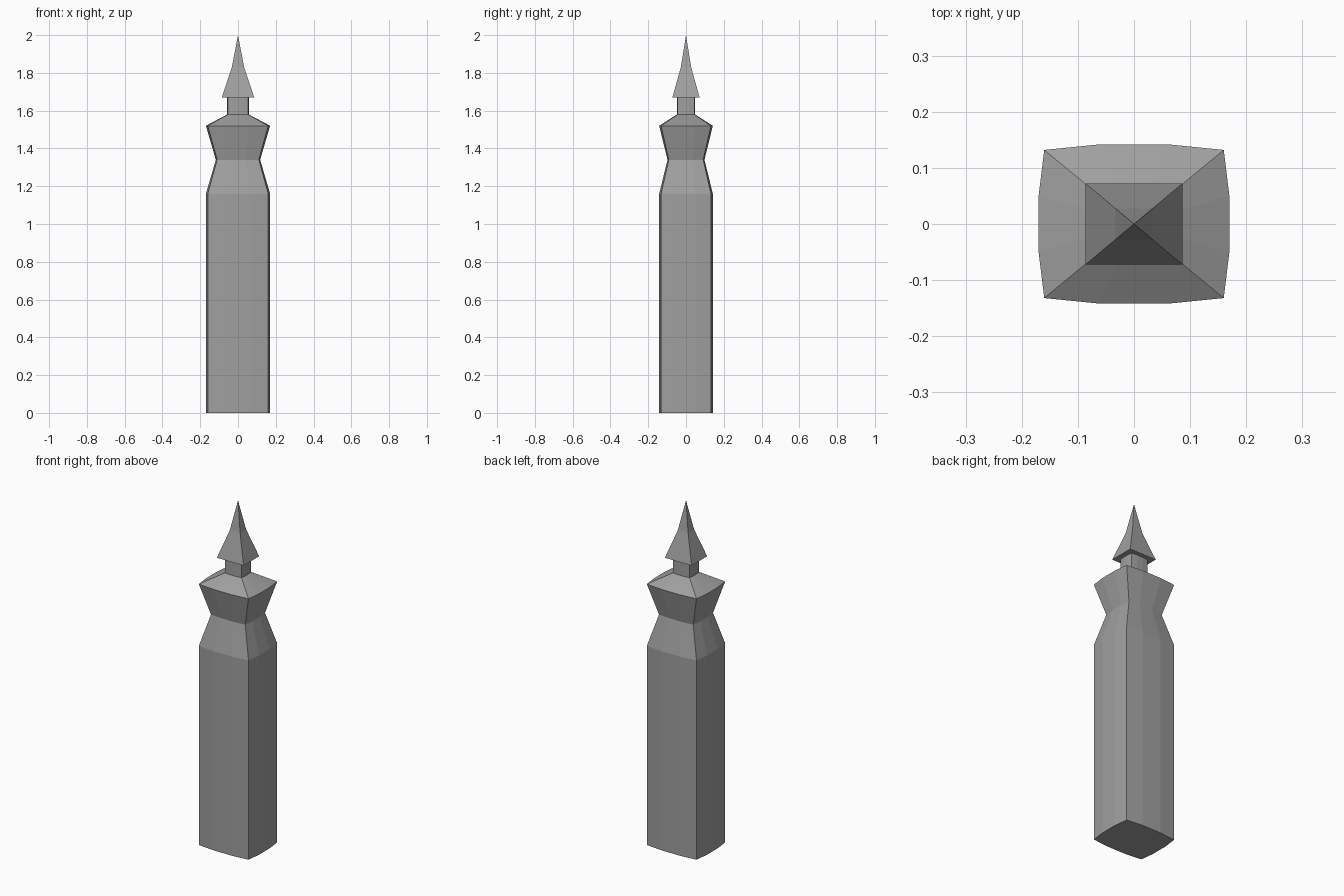
import bpy
import bmesh

cube = bpy.data.objects.get("Cube")
if cube:
    bpy.data.objects.remove(cube, do_unlink=True)

stone = bpy.data.materials.new("grey_stone")
stone.use_nodes = True
GREY = (0.35, 0.35, 0.35, 1)
stone.diffuse_color = GREY
stone.node_tree.nodes["Principled BSDF"].inputs["Base Color"].default_value = GREY

# Cross-sections: a bowed rectangle for the post, a plain one for the tip
quarter = [(0.17, 0.05), (0.16, 0.132), (0.06, 0.142)]
mirrored = [(-x, y) for x, y in reversed(quarter)]
half = quarter + mirrored
BOWED = half + [(-x, -y) for x, y in half]
PLAIN = [(0.086, 0.072), (-0.086, 0.072), (-0.086, -0.072), (0.086, -0.072)]


def loft(name, section, levels, apex=None):
    """Stack scaled copies of a section, given as (height, scale) levels."""
    bm = bmesh.new()
    rings = [[bm.verts.new((x * s, y * s, z)) for x, y in section] for z, s in levels]
    n = len(section)
    for low, high in zip(rings, rings[1:]):
        for i in range(n):
            j = (i + 1) % n
            bm.faces.new((low[i], low[j], high[j], high[i]))
    bm.faces.new(rings[0][::-1])
    top = rings[-1]
    if apex is None:
        bm.faces.new(top)
    else:
        tip = bm.verts.new((0, 0, apex))
        for i in range(n):
            bm.faces.new((top[i], top[(i + 1) % n], tip))
    bmesh.ops.recalc_face_normals(bm, faces=bm.faces)
    mesh = bpy.data.meshes.new(name)
    bm.to_mesh(mesh)
    bm.free()
    mesh.materials.append(stone)
    obj = bpy.data.objects.new(name, mesh)
    bpy.context.collection.objects.link(obj)
    return obj


# Post with pinched waist, sloping cap and short neck
loft("post", BOWED, [(0, 1), (1.16, 1), (1.34, 0.69), (1.52, 1), (1.58, 0.335), (1.67, 0.335)])

# Flared spear tip
loft("spear_tip", PLAIN, [(1.67, 1), (1.83, 0.38)], apex=2)
